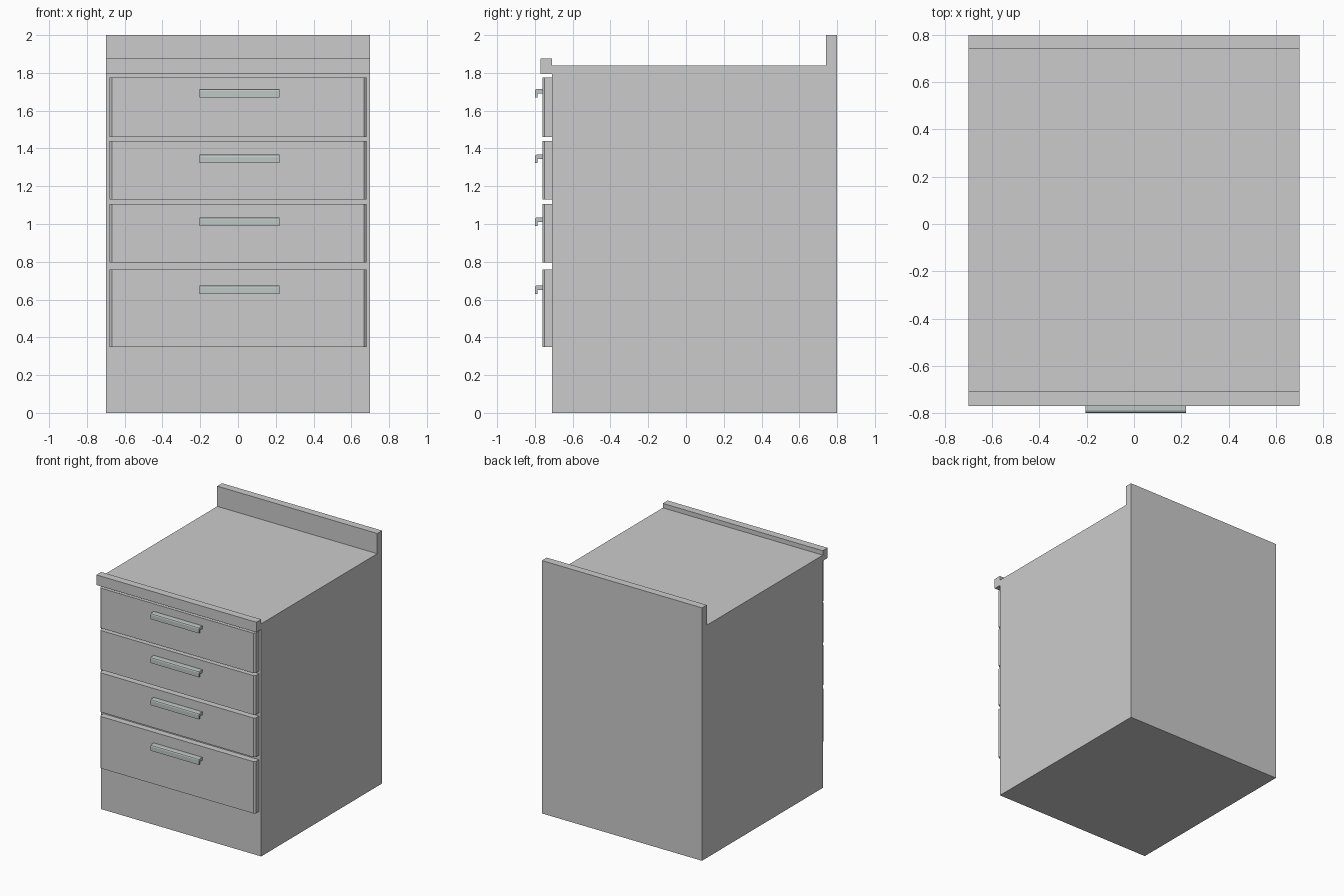
import bpy, bmesh, math

if "Cube" in bpy.data.objects:
    bpy.data.objects.remove(bpy.data.objects["Cube"])


def extrude_x(name, profile, x0, x1, mat=None):
    """Sweep a closed (y, z) profile along x."""
    bm = bmesh.new()
    face = bm.faces.new([bm.verts.new((x0, y, z)) for y, z in profile])
    ext = bmesh.ops.extrude_face_region(bm, geom=[face])
    moved = [v for v in ext["geom"] if isinstance(v, bmesh.types.BMVert)]
    bmesh.ops.translate(bm, verts=moved, vec=(x1 - x0, 0, 0))
    bmesh.ops.recalc_face_normals(bm, faces=bm.faces)
    return finish(name, bm, mat)


def finish(name, bm, mat=None):
    me = bpy.data.meshes.new(name)
    bm.to_mesh(me)
    bm.free()
    ob = bpy.data.objects.new(name, me)
    bpy.context.collection.objects.link(ob)
    if mat:
        me.materials.append(mat)
    return ob


def drawer_front(name, z0, z1):
    """Flat panel with small chamfers on its front side edges."""
    x, c, yf, yb = 0.68, 0.012, -0.76, -0.71
    outline = [(-x, yb), (-x, yf + c), (-x + c, yf), (x - c, yf), (x, yf + c), (x, yb)]
    bm = bmesh.new()
    face = bm.faces.new([bm.verts.new((px, py, z0)) for px, py in outline])
    ext = bmesh.ops.extrude_face_region(bm, geom=[face])
    moved = [v for v in ext["geom"] if isinstance(v, bmesh.types.BMVert)]
    bmesh.ops.translate(bm, verts=moved, vec=(0, 0, z1 - z0))
    bmesh.ops.recalc_face_normals(bm, faces=bm.faces)
    return finish(name, bm)


metal = bpy.data.materials.new("handle_metal")
metal.diffuse_color = (0.52, 0.58, 0.56, 1)
metal.use_nodes = True
metal.node_tree.nodes["Principled BSDF"].inputs["Base Color"].default_value = metal.diffuse_color

# Cabinet body with worktop and upstand along the back
extrude_x("cabinet_body", [(-0.71, 0), (0.80, 0), (0.80, 2.0), (0.74, 2.0),
                           (0.74, 1.84), (-0.71, 1.84)], -0.70, 0.70)

# Raised lip along the front of the worktop
extrude_x("front_lip", [(-0.77, 1.795), (-0.71, 1.795), (-0.71, 1.875), (-0.77, 1.875)],
          -0.70, 0.70)

# Drawers with hooked pull handles: (bottom, top, handle top)
drawers = [(0.35, 0.76, 0.675), (0.795, 1.105, 1.035),
           (1.13, 1.44, 1.368), (1.46, 1.775, 1.715)]
hook = [(-0.76, 0), (-0.79, 0), (-0.797, -0.004), (-0.80, -0.012), (-0.80, -0.046),
        (-0.787, -0.046), (-0.787, -0.024), (-0.76, -0.024)]
for i, (z0, z1, zh) in enumerate(drawers, 1):
    drawer_front(f"drawer_front_{i}", z0, z1)
    extrude_x(f"drawer_handle_{i}", [(y, zh + z) for y, z in hook], -0.205, 0.22, metal)
